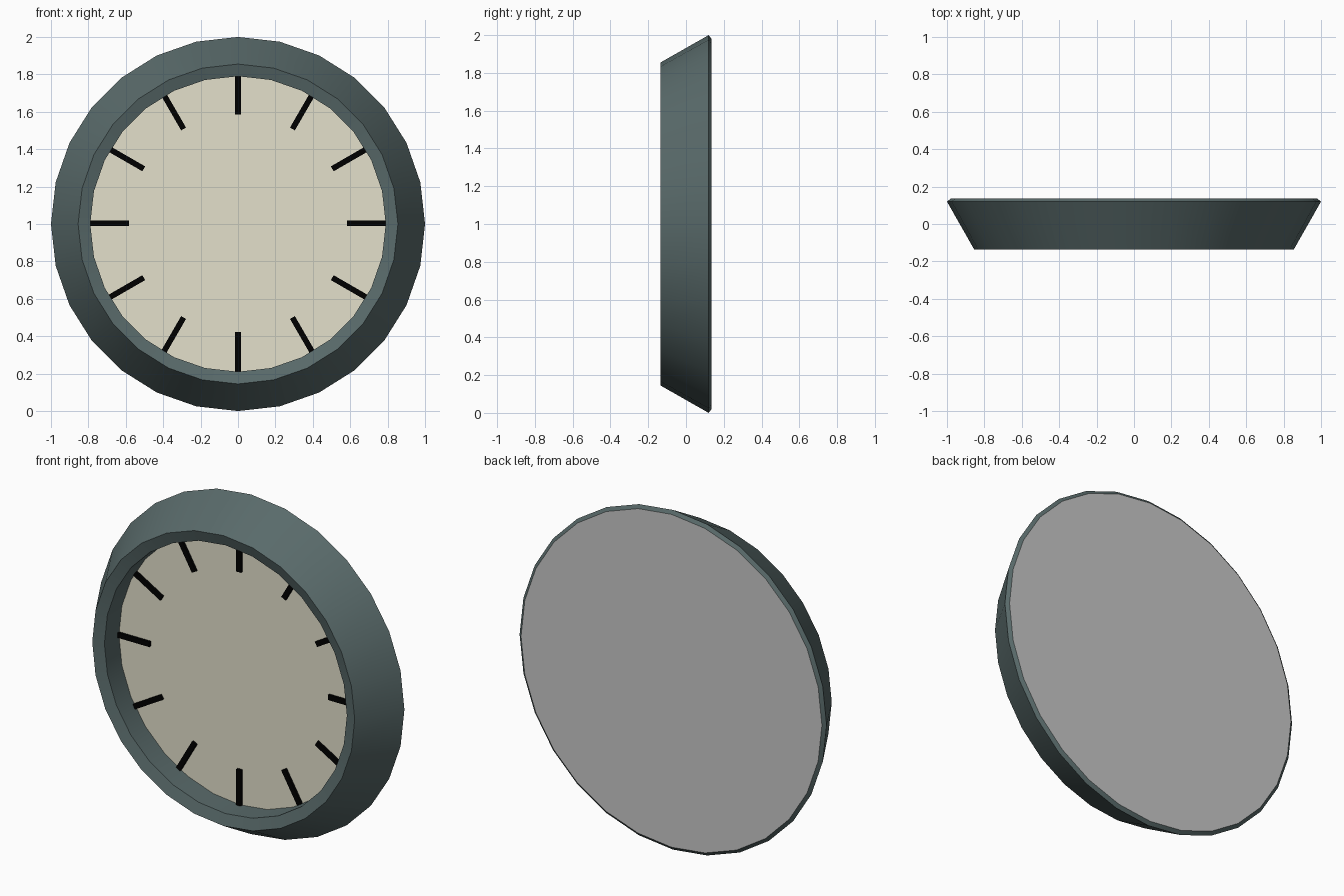
import bpy, bmesh, math
from mathutils import Matrix

if "Cube" in bpy.data.objects:
    bpy.data.objects.remove(bpy.data.objects["Cube"])

SIDES = 28
CENTRE_Z = 1.0


def material(name, rgb):
    m = bpy.data.materials.new(name)
    m.diffuse_color = (*rgb, 1)
    m.use_nodes = True
    m.node_tree.nodes["Principled BSDF"].inputs["Base Color"].default_value = m.diffuse_color
    return m


slate = material("slate green", (0.10, 0.145, 0.145))
cream = material("cream", (0.77, 0.745, 0.60))
black = material("black", (0.0, 0.0, 0.0))
grey = material("grey", (0.58, 0.58, 0.58))


def add_object(name, bm, mat):
    mesh = bpy.data.meshes.new(name)
    bm.to_mesh(mesh)
    bm.free()
    mesh.materials.append(mat)
    obj = bpy.data.objects.new(name, mesh)
    bpy.context.collection.objects.link(obj)
    return obj


def ring(bm, r, y):
    step = math.tau / SIDES
    return [bm.verts.new((r * math.sin(i * step), y, CENTRE_Z + r * math.cos(i * step)))
            for i in range(SIDES)]


def lathe(name, profile, mat):
    """Sweep an open (radius, y) profile around the clock axis."""
    bm = bmesh.new()
    rings = [ring(bm, r, y) for r, y in profile]
    for a, b in zip(rings, rings[1:]):
        for i in range(SIDES):
            j = (i + 1) % SIDES
            bm.faces.new((a[i], b[i], b[j], a[j]))
    obj = add_object(name, bm, mat)
    obj.data.shade_smooth()
    obj.data.set_sharp_from_angle(angle=math.radians(30))
    return obj


def disc(name, r, y, mat, front):
    bm = bmesh.new()
    face = bm.faces.new(ring(bm, r, y))
    face.normal_update()
    if (face.normal.y < 0) != front:
        face.normal_flip()
    return add_object(name, bm, mat)


# Case: back bevel, sloped outside, slightly dished front lip, inner wall
lathe("case", [(0.98, 0.135), (1.0, 0.12), (0.855, -0.135),
               (0.79, -0.115), (0.79, 0.02)], slate)

# Dial and back plate
disc("dial", 0.79, 0.02, cream, True)
disc("back_plate", 0.98, 0.135, grey, False)

# Twelve hour marks
bm = bmesh.new()
for k in range(12):
    m = (Matrix.Translation((0, 0.013, CENTRE_Z + 0.004))
         @ Matrix.Rotation(k * math.tau / 12, 4, 'Y')
         @ Matrix.Translation((0, 0, 0.688))
         @ Matrix.Diagonal((0.03, 0.016, 0.212, 1)))
    bmesh.ops.create_cube(bm, size=1, matrix=m)
add_object("hour_marks", bm, black)
